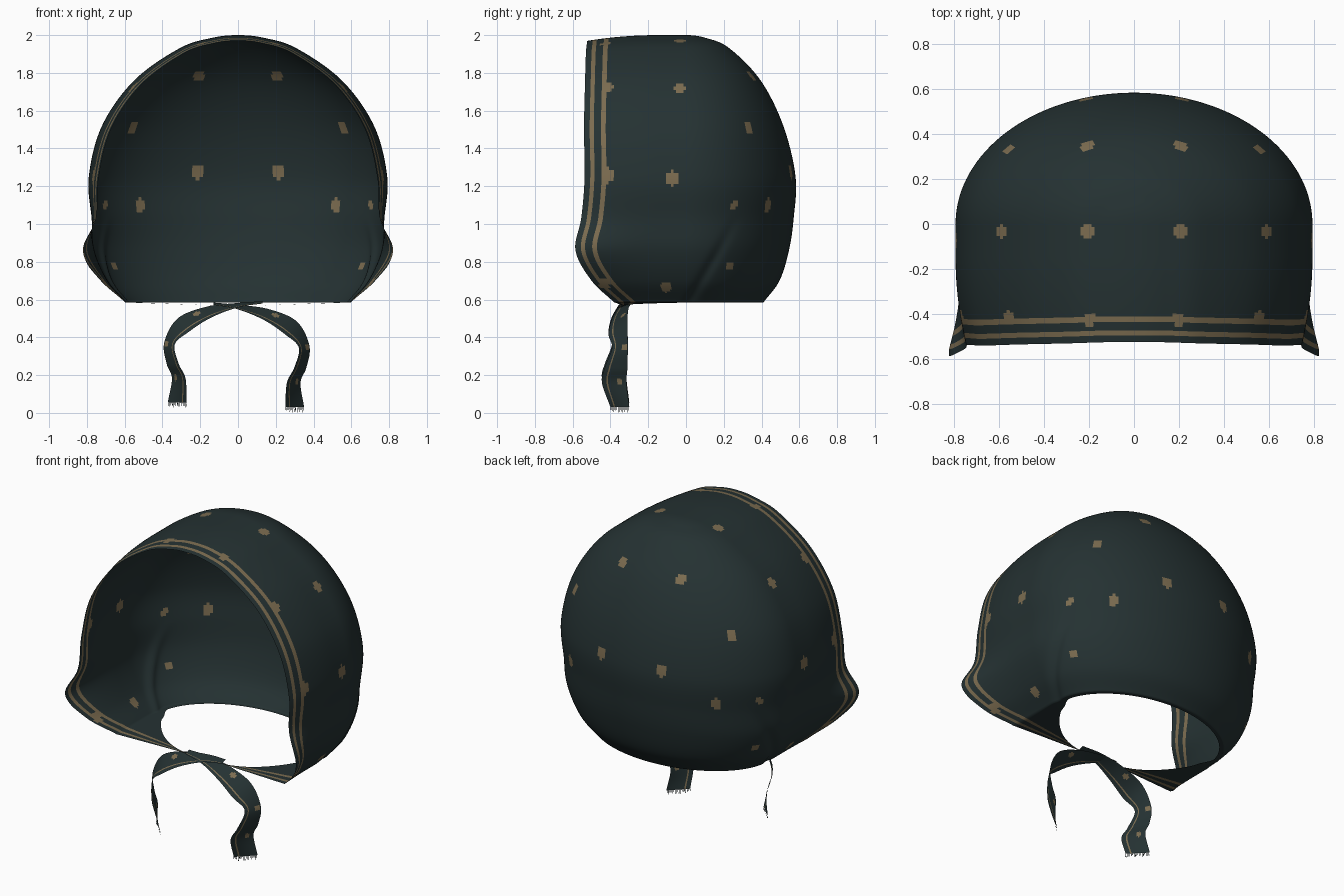
import bpy
import bmesh
import math
import random
from mathutils import Vector

random.seed(4)
cube = bpy.data.objects.get("Cube")
if cube:
    bpy.data.objects.remove(cube)


def make_material(name, rgb):
    mat = bpy.data.materials.new(name)
    mat.use_nodes = True
    color = (*rgb, 1)
    mat.diffuse_color = color
    bsdf = mat.node_tree.nodes["Principled BSDF"]
    bsdf.inputs["Base Color"].default_value = color
    bsdf.inputs["Roughness"].default_value = 0.9
    return mat


CLOTH, TRIM = 0, 1
MATERIALS = [make_material("dark_teal_cloth", (0.018, 0.031, 0.032)),
             make_material("tan_trim", (0.2, 0.15, 0.08))]


def catmull(points, steps, before=None):
    """Smooth list of vectors running through the control points."""
    pts = [Vector(p) for p in points]
    first = Vector(before) if before else 2 * pts[0] - pts[1]
    pts = [first] + pts + [2 * pts[-1] - pts[-2]]
    out = []
    for i in range(1, len(pts) - 2):
        a, b, c, d = pts[i - 1:i + 3]
        for j in range(steps):
            t = j / steps
            out.append(0.5 * (2 * b + (c - a) * t + (2 * a - 5 * b + 4 * c - d) * t ** 2
                              + (3 * b - a - 3 * c + d) * t ** 3))
    return out + [pts[-2]]


def grid_object(name, rows, color_rule, dots=(), stretch=1.0):
    """Skin a grid of points; color_rule works by column, dots by distance."""
    bm = bmesh.new()
    grid = [[bm.verts.new(p) for p in row] for row in rows]
    for r0, r1 in zip(grid, grid[1:]):
        for c in range(len(r0) - 1):
            face = bm.faces.new((r0[c], r0[c + 1], r1[c + 1], r1[c]))
            face.material_index = color_rule(c)
            face.smooth = True
    faces = [(f, f.calc_center_median()) for f in bm.faces]
    for x, y, z, radius in dots:
        spot = min((p for _, p in faces), key=lambda p: (p - Vector((x, y, z))).length)
        for f, p in faces:
            d = p - spot
            d.z /= stretch
            if d.length < radius:
                f.material_index = TRIM
    bmesh.ops.remove_doubles(bm, verts=bm.verts, dist=0.0002)
    bmesh.ops.recalc_face_normals(bm, faces=bm.faces)
    mesh = bpy.data.meshes.new(name)
    bm.to_mesh(mesh)
    bm.free()
    for mat in MATERIALS:
        mesh.materials.append(mat)
    obj = bpy.data.objects.new(name, mesh)
    bpy.context.collection.objects.link(obj)
    return obj


def clamp(v):
    return max(0.0, min(1.0, v))


# Bonnet levels: height, half width, back reach, front rim, rim flare
LEVELS = [
    (2.0, 0, 0, -.525, -.07),
    (1.985, .14, .105, -.525, -.07),
    (1.93, .31, .23, -.53, -.07),
    (1.76, .55, .395, -.535, -.07),
    (1.52, .72, .515, -.54, -.07),
    (1.25, .79, .58, -.537, -.07),
    (1.03, .775, .57, -.555, -.03),
    (.86, .76, .545, -.585, .08),
    (.70, .69, .495, -.50, .07),
    (.585, .59, .41, -.38, .04),
]
# Column distances from the rim, lined up with the two trim stripes
EDGE = [0, .015, .03, .052, .07, .09, .115]
STRIPES = (2, 5)
SIDE_STEPS, BACK_STEPS = 32, 60


def bonnet_row(z, w, b, f, k):
    ys = [f + d for d in EDGE]
    last = ys[-1]
    ys += [last * (1 - i / SIDE_STEPS) for i in range(1, SIDE_STEPS)]
    flat = [(w, y) for y in ys]
    for i in range(BACK_STEPS + 1):
        a = math.pi / 2 * i / BACK_STEPS
        flat.append((w * math.cos(a) if i < BACK_STEPS else 0, b * math.sin(a)))
    row = []
    for x, y in flat:
        t = clamp((-y - .15) / .4) ** 2
        # soft fold near the jaw
        fold_y = .27 - .6 * clamp(1.05 - z) ** 1.1
        depth = .022 * clamp((1.05 - z) / .25) * math.exp(-((y - fold_y) / .03) ** 2)
        row.append(Vector((x * (1 + k * t - depth), y, z - .035 * t * clamp(z - 1))))
    return row


mirrored = (LEVELS[1][0], -LEVELS[1][1], -LEVELS[1][2], *LEVELS[1][3:])
rows = [bonnet_row(*level) for level in catmull(LEVELS, 13, mirrored)]

# Chin flaps: the lower hem is drawn inward to the knot at the front
hem = rows[-1]
knot = Vector((.09, -.33, .568))
for i in range(1, 19):
    s = i / 18
    row = []
    for p in hem:
        pull = clamp((.08 - p.y) / .45) ** 1.4
        q = p.lerp(knot, s * pull)
        tuck = 1 - .05 * s * (1 - pull)
        row.append(Vector((q.x * tuck, q.y * tuck, q.z)))
    rows.append(row)

DOTS = [(.21, -.03, 1.97), (.6, -.03, 1.74), (.78, -.07, 1.235), (.66, -.11, .67),
        (.2, -.415, 1.95), (.57, -.415, 1.74), (.75, -.42, 1.25), (.7, -.42, .69),
        (.21, .36, 1.79), (.57, .34, 1.51), (.69, .25, 1.1), (.21, .56, 1.28),
        (.5, .42, 1.1), (.66, .24, .77)]


def dot_size(p):
    return .021 if abs(p[1] - .245) < .01 else .031


bonnet = grid_object("bonnet", rows, lambda c: TRIM if c in STRIPES else CLOTH,
                     [(*p, dot_size(p)) for p in DOTS], 1.3)
mirror = bonnet.modifiers.new("mirror", "MIRROR")
mirror.use_clip = True
mirror.merge_threshold = 0.001

# Tie ribbons: centre line followed by half-width direction
TIE = [
    (-.13, -.33, .578, 0, .02, .006),
    (0, -.33, .56, 0, .035, .012),
    (.15, -.35, .52, .01, .045, .03),
    (.28, -.36, .45, .03, .05, .035),
    (.35, -.35, .35, .028, .042, .005),
    (.33, -.37, .24, .032, .06, 0),
    (.295, -.38, .16, .036, .065, 0),
    (.3, -.35, .03, .05, .05, 0),
]
ACROSS = 16


def ribbon(name, side, lift):
    path = catmull(TIE, 12)
    rows = []
    for i, v in enumerate(path):
        s = i / (len(path) - 1)
        shift = .022 if side < 0 else 0
        mid = Vector((side * (v[0] + shift * s), v[1], v[2] + lift * (.4 + s)))
        half = Vector((side * v[3], v[4], v[5]))
        rows.append([mid + half * (2 * j / ACROSS - 1) for j in range(ACROSS + 1)])
    spots = [(*rows[n][ACROSS * 3 // 4], .018) for n in (28, 48, 72)]
    grid_object(name, rows, lambda c: TRIM if c == 3 else CLOTH, spots)

    # Frayed threads along the cut end
    start, end = rows[-1][0], rows[-1][-1]
    bm = bmesh.new()
    count = 18
    for i in range(count):
        a = start.lerp(end, i / count)
        b = start.lerp(end, (i + .45) / count)
        drop = Vector((random.uniform(-.004, .004), 0, -random.uniform(.012, .03)))
        bm.faces.new([bm.verts.new(p) for p in (a, b, b + drop, a + drop)])
    mesh = bpy.data.meshes.new(name + "_fringe")
    bm.to_mesh(mesh)
    bm.free()
    mesh.materials.append(MATERIALS[CLOTH])
    bpy.context.collection.objects.link(bpy.data.objects.new(name + "_fringe", mesh))


ribbon("left_tie", 1, 0)
ribbon("right_tie", -1, .018)
